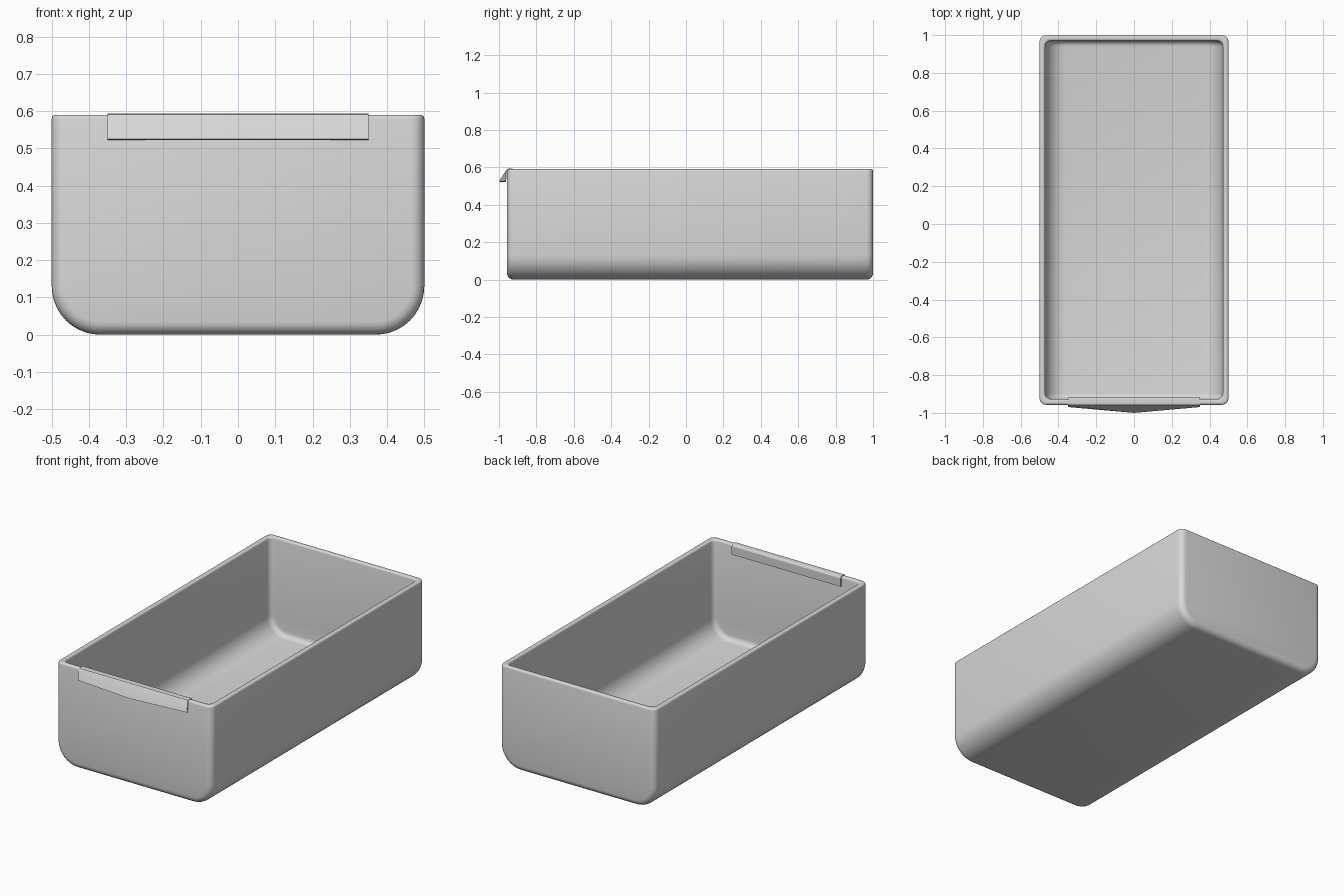
import bpy, bmesh

cube = bpy.data.objects.get("Cube")
if cube:
    bpy.data.objects.remove(cube, do_unlink=True)

HALF_W, FRONT, BACK, TOP, WALL = 0.5, -0.957, 1.0, 0.59, 0.03
NEAR_TOP = TOP - 0.001

grey = bpy.data.materials.new("light grey plastic")
grey.use_nodes = True
colour = (0.68, 0.68, 0.68, 1)
grey.diffuse_color = colour
grey.node_tree.nodes["Principled BSDF"].inputs["Base Color"].default_value = colour


def make_object(name, bm):
    mesh = bpy.data.meshes.new(name)
    bm.to_mesh(mesh)
    bm.free()
    mesh.materials.append(grey)
    obj = bpy.data.objects.new(name, mesh)
    bpy.context.collection.objects.link(obj)
    bpy.ops.object.select_all(action='DESELECT')
    bpy.context.view_layer.objects.active = obj
    obj.select_set(True)
    return obj


def lowest(item):
    return min(v.co.z for v in item.verts)


def round_edges(bm, test, radius, segments):
    edges = [e for e in bm.edges if test(e)]
    bmesh.ops.bevel(bm, geom=edges, offset=radius, segments=segments,
                    profile=0.5, affect='EDGES', clamp_overlap=True)


def add_shell(target, inset, floor, big, small):
    """Open box with large curves along the floor and small ones at the ends."""
    bm = bmesh.new()
    bmesh.ops.create_cube(bm, size=1)
    w, y0, y1 = HALF_W - inset, FRONT + inset, BACK - inset
    for v in bm.verts:
        v.co = (v.co.x * 2 * w,
                y0 if v.co.y < 0 else y1,
                floor if v.co.z < 0 else TOP)

    def long_floor_edge(e):
        a, b = (v.co for v in e.verts)
        return max(a.z, b.z) < NEAR_TOP and abs(a.y - b.y) > 1

    def end_edge(e):
        same_end = any(all(abs(v.co.y - y) < 1e-4 for v in e.verts) for y in (y0, y1))
        return same_end and lowest(e) < NEAR_TOP

    round_edges(bm, long_floor_edge, big, 10)
    round_edges(bm, end_edge, small, 5)
    lid = [f for f in bm.faces if lowest(f) > NEAR_TOP]
    bmesh.ops.delete(bm, geom=lid, context='FACES_ONLY')
    mesh = bpy.data.meshes.new("shell")
    bm.to_mesh(mesh)
    bm.free()
    target.from_mesh(mesh)
    bpy.data.meshes.remove(mesh)


# Bin: matching outer and inner shells
bm = bmesh.new()
add_shell(bm, 0, 0, 0.13, 0.035)
count = len(bm.verts)
outer_rim = [[v.index for v in e.verts] for e in bm.edges if e.is_boundary]
add_shell(bm, WALL, WALL, 0.11, 0.03)

# Rim: join each outer edge to its twin on the inner shell, then soften
bm.verts.ensure_lookup_table()
for a, b in outer_rim:
    bm.faces.new([bm.verts[i] for i in (a, b, b + count, a + count)])
bmesh.ops.recalc_face_normals(bm, faces=bm.faces[:])
round_edges(bm, lambda e: lowest(e) > NEAR_TOP
            and any(lowest(f) < NEAR_TOP for f in e.link_faces), 0.01, 3)
make_object("storage_bin", bm)
bpy.ops.object.shade_smooth_by_angle(angle=0.7)

# Pull lip: a sheet folded over the front rim, flaring to a point at its middle
LIP_TOP = TOP + 0.003
section = [(FRONT + 0.038, 0.535), (FRONT + 0.038, 0.583), (FRONT + 0.034, 0.59),
           (FRONT + 0.028, LIP_TOP), (FRONT + 0.006, LIP_TOP), (FRONT, 0.591),
           (FRONT - 0.005, 0.584)]
bm = bmesh.new()
rows = []
for x, reach in ((-0.35, 0.012), (0, 0.043), (0.35, 0.012)):
    points = section + [(FRONT - reach, 0.525)]
    rows.append([bm.verts.new((x, y, z)) for y, z in points])
for a, b in zip(rows, rows[1:]):
    for i in range(len(a) - 1):
        bm.faces.new((a[i], a[i + 1], b[i + 1], b[i]))
lip = make_object("pull_lip", bm)
thick = lip.modifiers.new("thickness", 'SOLIDIFY')
thick.thickness = 0.007
thick.offset = -1
bpy.ops.object.modifier_apply(modifier=thick.name)
bpy.ops.object.shade_smooth_by_angle(angle=0.3)
